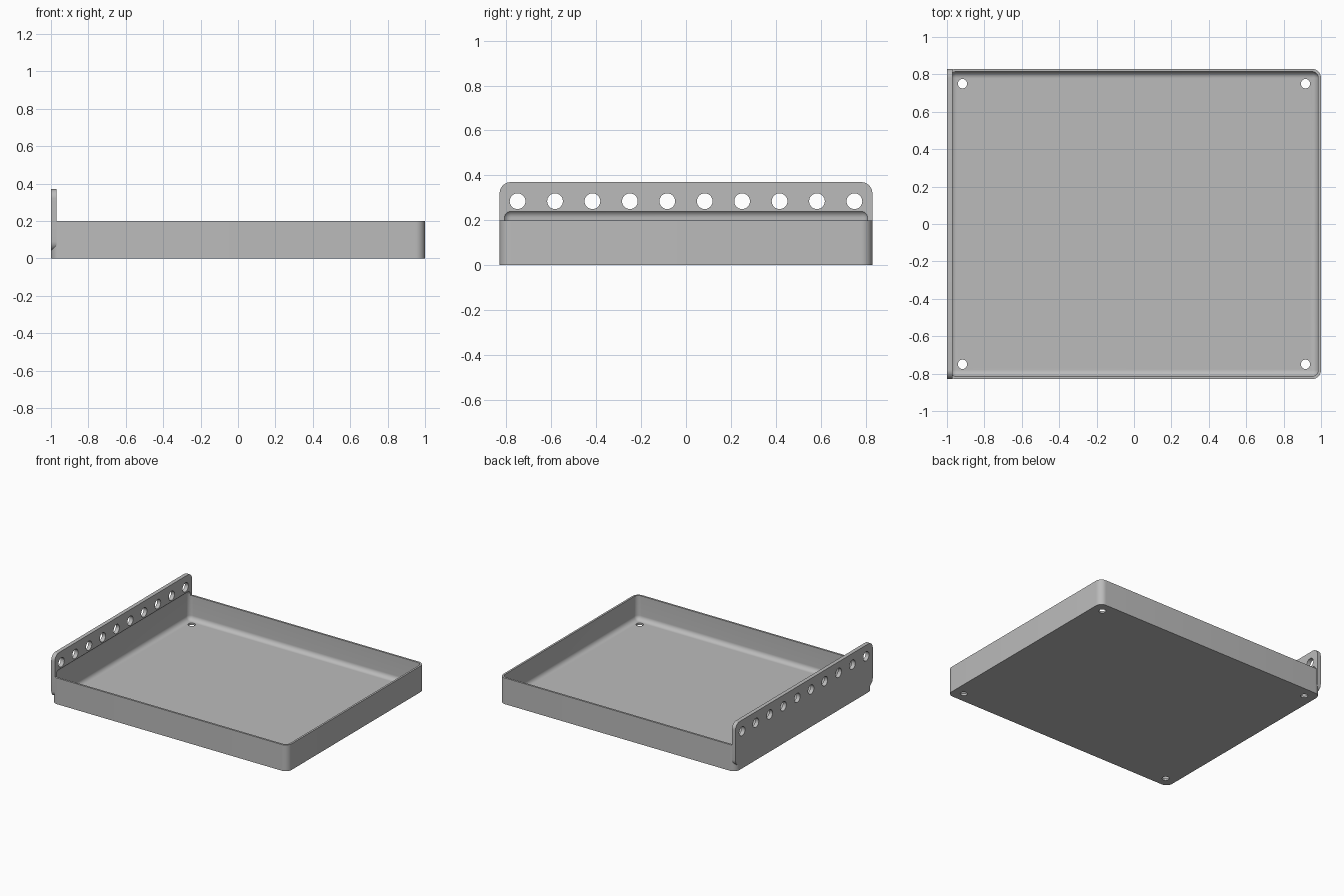
import bpy, bmesh, math
from mathutils import Matrix, Vector

cube = bpy.data.objects.get("Cube")
if cube:
    bpy.data.objects.remove(cube, do_unlink=True)

grey = bpy.data.materials.new("plain grey")
grey.use_nodes = True
COLOUR = (0.5, 0.5, 0.5, 1)
grey.diffuse_color = COLOUR
grey.node_tree.nodes["Principled BSDF"].inputs["Base Color"].default_value = COLOUR

HALF_Y, WALL, FLOOR = 0.83, 0.015, 0.015


def make_object(name, bm):
    mesh = bpy.data.meshes.new(name)
    bmesh.ops.recalc_face_normals(bm, faces=bm.faces)
    bm.to_mesh(mesh)
    bm.free()
    mesh.materials.append(grey)
    ob = bpy.data.objects.new(name, mesh)
    bpy.context.collection.objects.link(ob)
    return ob


def rounded_box(name, low, high, radius, axis=None):
    """Box with rounded edges: those along one axis, or all of them."""
    low, high = Vector(low), Vector(high)
    bm = bmesh.new()
    bmesh.ops.create_cube(bm, size=1, matrix=Matrix.Translation((low + high) / 2)
                          @ Matrix.Diagonal((*(high - low), 1)))
    edges = [e for e in bm.edges if axis is None
             or abs((e.verts[0].co - e.verts[1].co)[axis]) > 1e-4]
    bmesh.ops.bevel(bm, geom=edges, offset=radius, segments=10,
                    affect='EDGES', profile=0.5)
    return make_object(name, bm)


def drills(name, points, radius, axis):
    """One cutter holding a row of cylinders along the given axis."""
    bm = bmesh.new()
    turn = Matrix.Rotation(math.pi / 2, 4, 'Y') if axis == 'X' else Matrix()
    for p in points:
        bmesh.ops.create_cone(bm, cap_ends=True, segments=32, radius1=radius,
                              radius2=radius, depth=0.1,
                              matrix=Matrix.Translation(p) @ turn)
    return make_object(name, bm)


def combine(target, other, operation):
    mod = target.modifiers.new(operation.title(), 'BOOLEAN')
    mod.operation, mod.solver, mod.object = operation, 'EXACT', other
    bpy.context.view_layer.objects.active = target
    bpy.ops.object.modifier_apply(modifier=mod.name)
    bpy.data.objects.remove(other, do_unlink=True)


# Tray body with rounded upright corners
tray = rounded_box("tray", (-1, -HALF_Y, 0), (1, HALF_Y, 0.2), 0.05, axis=2)

# Upright mounting plate on the right side
plate = rounded_box("mounting_plate", (-1, -HALF_Y, 0.04),
                    (-0.97, HALF_Y, 0.37), 0.05, axis=0)
combine(tray, plate, 'UNION')

# Filleted cavity, which also bites slightly into the plate
cavity = rounded_box("cavity", (-1 + WALL, -HALF_Y + WALL, FLOOR),
                     (1 - WALL, HALF_Y - WALL, 0.246), 0.035)
combine(tray, cavity, 'DIFFERENCE')

# Row of mounting holes and the four floor holes
row = [(-0.985, -0.75 + i / 6, 0.285) for i in range(10)]
combine(tray, drills("plate_holes", row, 0.035, 'X'), 'DIFFERENCE')
corners = [(x, y, 0) for x in (-0.917, 0.917) for y in (-0.75, 0.75)]
combine(tray, drills("floor_holes", corners, 0.025, 'Z'), 'DIFFERENCE')

# Smooth fillets, crisp edges
bpy.ops.object.select_all(action='DESELECT')
tray.select_set(True)
bpy.context.view_layer.objects.active = tray
bpy.ops.object.shade_smooth_by_angle(angle=math.radians(30))
